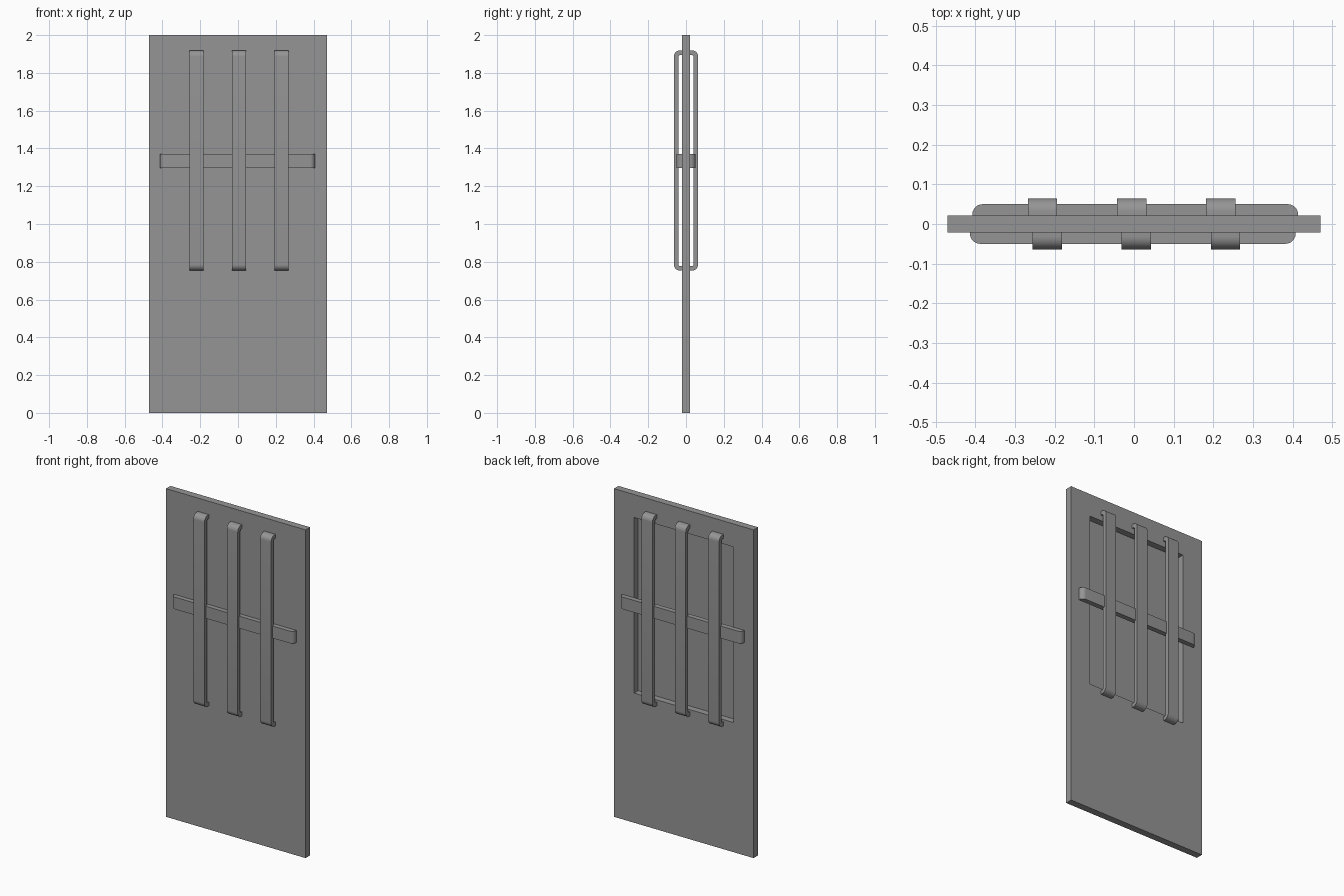
import bpy
import bmesh
from math import sin, cos, pi, radians
from mathutils import Matrix, Vector

if "Cube" in bpy.data.objects:
    bpy.data.objects.remove(bpy.data.objects["Cube"], do_unlink=True)

# Single plain grey material
grey = bpy.data.materials.new("plain grey")
grey.use_nodes = True
colour = (0.3, 0.3, 0.3, 1)
grey.diffuse_color = colour
grey.node_tree.nodes["Principled BSDF"].inputs["Base Color"].default_value = colour

HALF_DEPTH = 0.0215
FOOT = HALF_DEPTH - 0.002
MID_Z = 1.335


def make_object(name, bm):
    bmesh.ops.recalc_face_normals(bm, faces=bm.faces)
    mesh = bpy.data.meshes.new(name)
    bm.to_mesh(mesh)
    bm.free()
    obj = bpy.data.objects.new(name, mesh)
    mesh.materials.append(grey)
    bpy.context.collection.objects.link(obj)
    return obj


def rounded_path(half, base, top, radius):
    """Arch outline from one foot to the other, with rounded shoulders."""
    points = [(half, base)]
    for side, start in ((1, 0), (-1, pi / 2)):
        for i in range(9):
            a = start + i * pi / 16
            points.append((side * (half - radius) + radius * cos(a),
                           top - radius + radius * sin(a)))
    points.append((-half, base))
    return points


def extrude_profile(name, outline, width, place):
    """Extrude an outline across a width, then move it into position."""
    bm = bmesh.new()
    face = bm.faces.new([bm.verts.new((u, y, -width / 2)) for u, y in outline])
    extruded = bmesh.ops.extrude_face_region(bm, geom=[face])["geom"]
    moved = [v for v in extruded if isinstance(v, bmesh.types.BMVert)]
    bmesh.ops.translate(bm, verts=moved, vec=(0, 0, width))
    bm.transform(place)
    obj = make_object(name, bm)
    bpy.ops.object.select_all(action='DESELECT')
    obj.select_set(True)
    bpy.context.view_layer.objects.active = obj
    bpy.ops.object.shade_smooth_by_angle(angle=radians(35))
    return obj


# Door panel with a window recess sunk into the back
bm = bmesh.new()
bmesh.ops.create_cube(bm, size=1, matrix=Matrix.Translation((0, 0, 1))
                      @ Matrix.Diagonal((0.942, 2 * HALF_DEPTH, 2, 1)))
back = max(bm.faces, key=lambda f: f.calc_center_median().y)
bmesh.ops.inset_region(bm, faces=[back], thickness=0.1)
for v in back.verts:
    v.co.x = 0.335 if v.co.x > 0 else -0.335
    v.co.z = 1.86 if v.co.z > 1 else 0.79
floor = bmesh.ops.extrude_discrete_faces(bm, faces=[back])["faces"][0]
bmesh.ops.translate(bm, verts=floor.verts, vec=(0, -0.039, 0))
make_object("door_panel", bm)

# Bars on both sides: the front set is the back set turned half round
bar_outline = (rounded_path(0.583, FOOT, 0.064, 0.032)
               + rounded_path(0.559, FOOT, 0.040, 0.010)[::-1])
cross_outline = rounded_path(0.411, FOOT, 0.050, 0.026)
upright = Matrix.Rotation(-pi / 2, 4, 'Y')

for side, angle in (("back", 0), ("front", pi)):
    turn = Matrix.Rotation(angle, 4, 'Z')
    for i, x in enumerate((-0.231, -0.006, 0.219)):
        place = turn @ Matrix.Translation((x, 0, MID_Z + 0.001)) @ upright
        extrude_profile(f"{side}_upright_bar_{i + 1}", bar_outline, 0.074, place)
    place = turn @ Matrix.Translation((0.003, 0, MID_Z - 0.001))
    extrude_profile(f"{side}_cross_bar", cross_outline, 0.074, place)
